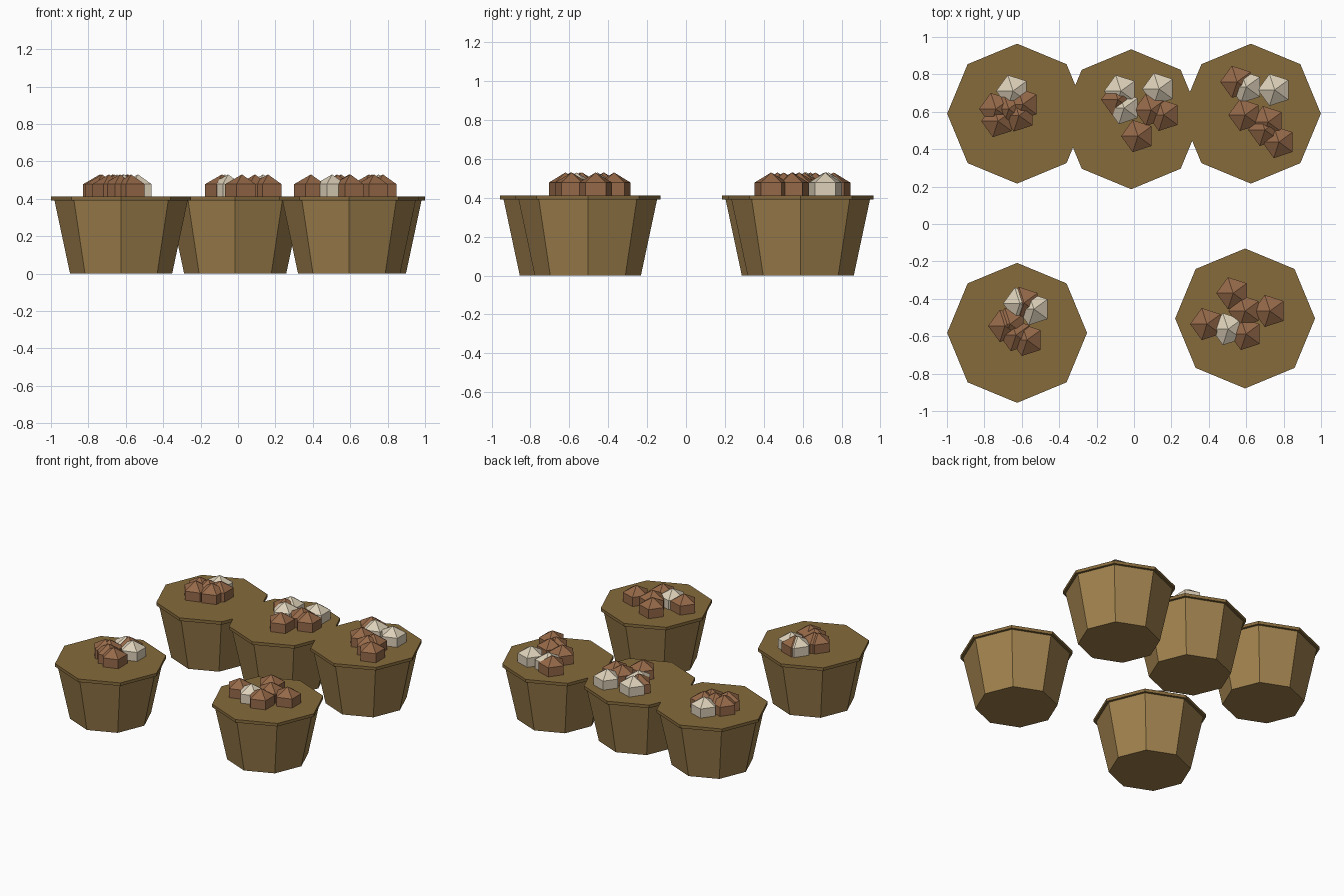
import bpy, bmesh, math
from mathutils import Matrix

if "Cube" in bpy.data.objects:
    bpy.data.objects.remove(bpy.data.objects["Cube"])


def material(name, rgb):
    m = bpy.data.materials.new(name)
    m.diffuse_color = (*rgb, 1)
    m.use_nodes = True
    m.node_tree.nodes["Principled BSDF"].inputs["Base Color"].default_value = m.diffuse_color
    return m


WOOD = material("basket_wood", (0.35, 0.22, 0.075))
RIM = material("rim_wood", (0.24, 0.145, 0.045))
BROWN = material("brown_produce", (0.30, 0.14, 0.065))
PALE = material("pale_produce", (0.72, 0.63, 0.48))


def finish(bm, name, mat, loc):
    mesh = bpy.data.meshes.new(name)
    bm.to_mesh(mesh)
    bm.free()
    mesh.materials.append(mat)
    ob = bpy.data.objects.new(name, mesh)
    ob.location = loc
    bpy.context.collection.objects.link(ob)


def octagon_frustum(name, mat, x, y, z0, z1, r0, r1):
    bm = bmesh.new()
    bmesh.ops.create_cone(bm, cap_ends=True, segments=8, radius1=r0, radius2=r1,
                          depth=z1 - z0)
    finish(bm, name, mat, (x, y, (z0 + z1) / 2))


def produce(name, mat, points):
    # five-sided, three-ring balls half sunk into the basket
    bm = bmesh.new()
    for x, y in points:
        bmesh.ops.create_uvsphere(
            bm, u_segments=5, v_segments=3, radius=0.104,
            matrix=Matrix.Translation((x, y, 0)) @ Matrix.Rotation(math.pi / 2, 4, 'Z'))
    finish(bm, name, mat, (0, 0, 0.426))


# basket centre, brown items, pale items
BASKETS = {
    "back_left": ((-0.625, 0.59),
                  [(-.727, .55), (-.615, .58), (-.594, .64), (-.738, .615), (-.67, .615)],
                  [(-.647, .711)]),
    "back_middle": ((-0.015, 0.56),
                    [(-.086, .665), (.091, .61), (.16, .583), (.021, .47)],
                    [(-.07, .711), (.134, .722), (-.053, .62)]),
    "back_right": ((0.625, 0.59),
                   [(.551, .76), (.594, .583), (.717, .545), (.70, .503), (.775, .438)],
                   [(.60, .733), (.752, .717)]),
    "front_left": ((-0.625, -0.582),
                   [(-.588, -.422), (-.69, -.545), (-.663, -.535), (-.631, -.594), (-.572, -.62)],
                   [(-.61, -.425), (-.535, -.455)]),
    "front_right": ((0.594, -0.505),
                    [(.53, -.37), (.594, -.465), (.727, -.465), (.39, -.535), (.599, -.588)],
                    [(.503, -.562)]),
}

for place, ((x, y), brown, pale) in BASKETS.items():
    octagon_frustum(place + "_basket", WOOD, x, y, 0, 0.39, 0.273, 0.356)
    octagon_frustum(place + "_rim", RIM, x, y, 0.39, 0.412, 0.374, 0.374)
    produce(place + "_brown_produce", BROWN, brown)
    produce(place + "_pale_produce", PALE, pale)
